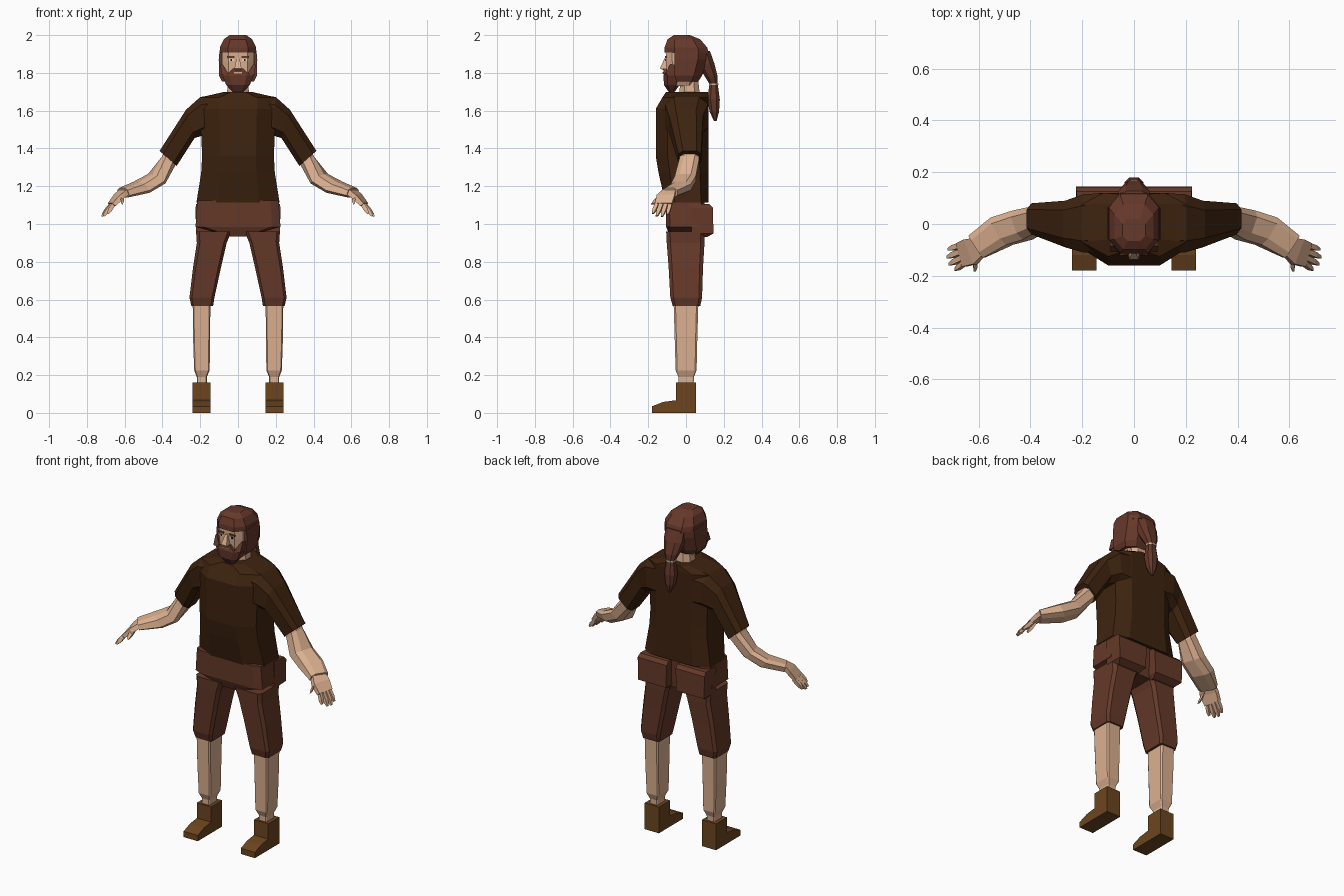
import bpy, bmesh
from mathutils import Vector


def lin(h):
    out = []
    for i in (0, 2, 4):
        c = int(h[i:i + 2], 16) / 255
        out.append(c / 12.92 if c <= 0.04045 else ((c + 0.055) / 1.055) ** 2.4)
    return (*out, 1)


def material(name, h):
    m = bpy.data.materials.new(name)
    m.diffuse_color = lin(h)
    return m


SKIN = material("skin", "DCB090")
SHIRT = material("dark brown cloth", "3E230F")
SHORTS = material("red brown cloth", "653928")
HAIR = material("hair brown", "66382A")
SHOE = material("shoe leather", "6C451F")
EYE = material("eye white", "E2DAD0")
DARK = material("dark iris", "22140D")
TIE = material("pale cord", "C8B8A4")


def chamfer(k):
    """Unit square with cut corners."""
    return [(1, -k), (1, k), (k, 1), (-k, 1), (-1, k), (-1, -k), (-k, -1), (k, -1)]


SQUARE = [(1, -1), (1, 1), (-1, 1), (-1, -1)]


def loft(name, mat, sections, profile=SQUARE, mirror=False):
    """Skin a profile through sections given as (centre, half axis u, half axis v)."""
    bm = bmesh.new()
    rings = [[bm.verts.new(Vector(c) + Vector(u) * a + Vector(v) * b) for a, b in profile]
             for c, u, v in sections]
    n = len(profile)
    for r, s in zip(rings, rings[1:]):
        for i in range(n):
            bm.faces.new((r[i], r[(i + 1) % n], s[(i + 1) % n], s[i]))
    bm.faces.new(rings[0])
    bm.faces.new(rings[-1])
    bmesh.ops.recalc_face_normals(bm, faces=bm.faces)
    me = bpy.data.meshes.new(name)
    bm.to_mesh(me)
    bm.free()
    me.materials.append(mat)
    ob = bpy.data.objects.new(name, me)
    bpy.context.collection.objects.link(ob)
    if mirror:
        ob.modifiers.new("mirror", 'MIRROR')
    return ob


def level(z, x0, x1, y0, y1):
    """Horizontal section from its extents."""
    return (((x0 + x1) / 2, (y0 + y1) / 2, z), ((x1 - x0) / 2, 0, 0), (0, (y1 - y0) / 2, 0))


def mid(z, hx, y0, y1):
    return level(z, -hx, hx, y0, y1)


def slant(top, bot, y0, y1, lean=0):
    """Section across an arm from its upper and lower edge points in x, z."""
    c = ((top[0] + bot[0]) / 2, (y0 + y1) / 2, (top[1] + bot[1]) / 2)
    return (c, ((top[0] - bot[0]) / 2, 0, (top[1] - bot[1]) / 2), (lean, (y1 - y0) / 2, 0))


def box(name, mat, x0, x1, y0, y1, z0, z1, mirror=False):
    return loft(name, mat, [level(z0, x0, x1, y0, y1), level(z1, x0, x1, y0, y1)], mirror=mirror)


# Shirt: belly bulges forward, back stays flat
TORSO = [(1, -.55), (1, .65), (.6, 1), (-.6, 1), (-1, .65), (-1, -.55), (-.5, -1), (.5, -1)]
loft("shirt_body", SHIRT, [mid(1.115, .22, -.11, .12), mid(1.27, .195, -.145, .12),
                           mid(1.36, .19, -.16, .12), mid(1.61, .2, -.16, .12),
                           mid(1.67, .2, -.125, .12), mid(1.70, .07, -.105, .115)], TORSO)
loft("sleeve", SHIRT, [slant((.1, 1.69), (.1, 1.46), -.105, .12),
                       slant((.2, 1.672), (.18, 1.47), -.11, .115),
                       slant((.275, 1.605), (.23, 1.455), -.09, .09),
                       slant((.415, 1.387), (.325, 1.307), -.04, .08)], chamfer(.6), True)

# Bare arms
loft("forearm", SKIN, [slant((.38, 1.41), (.315, 1.34), -.03, .07),
                       slant((.40, 1.36), (.335, 1.305), -.035, .07),
                       slant((.465, 1.265), (.395, 1.215), -.06, .052, .02),
                       slant((.535, 1.225), (.485, 1.165), -.08, .025, .03),
                       slant((.615, 1.19), (.60, 1.14), -.13, -.045, .028)], chamfer(.55), True)
loft("palm", SKIN, [slant((.607, 1.185), (.592, 1.16), -.12, -.055, .02),
                    slant((.64, 1.155), (.622, 1.135), -.155, -.06, .018),
                    slant((.677, 1.11), (.66, 1.095), -.165, -.075, .012)], mirror=True)


def finger(name, a, b, w):
    loft(name, SKIN, [(a, (.008, 0, .008), (0, w, 0)),
                      (Vector(a).lerp(Vector(b), .6), (.008, 0, .007), (0, w, 0)),
                      (b, (.004, 0, .003), (0, w * .5, 0))], mirror=True)


finger("little_finger", (.67, -.083, 1.105), (.717, -.098, 1.05), .010)
finger("ring_finger", (.668, -.107, 1.103), (.72, -.128, 1.04), .011)
finger("middle_finger", (.665, -.132, 1.102), (.712, -.155, 1.042), .011)
finger("index_finger", (.66, -.155, 1.102), (.69, -.176, 1.055), .010)
finger("thumb", (.61, -.125, 1.15), (.615, -.178, 1.105), .012)

# Shorts: hips, seat pouches and legs with a folded cuff
loft("hips", SHORTS, [mid(.935, .05, -.085, .085), mid(.985, .225, -.105, .09),
                      mid(1.125, .215, -.108, .10)], chamfer(.8))
loft("seat_pouch", SHORTS, [level(.93, .05, .2, .03, .11), level(.95, .035, .222, .03, .145),
                            level(1.085, .03, .225, .03, .143),
                            level(1.105, .03, .222, .03, .125)], mirror=True)
loft("shorts_leg", SHORTS, [level(.565, .132, .247, -.07, .075), level(.61, .125, .257, -.083, .085),
                            level(.77, .09, .238, -.092, .09), level(.90, .06, .218, -.102, .098),
                            level(.96, .035, .222, -.105, .098)], chamfer(.8), True)

# Calves, ankles and shoes
loft("calf", SKIN, [level(.14, .165, .218, -.04, .04), level(.19, .165, .218, -.04, .042),
                    level(.225, .15, .232, -.055, .056), level(.40, .148, .238, -.06, .06),
                    level(.60, .146, .24, -.066, .066)], chamfer(.85), True)
box("shoe_ankle", SHOE, .145, .24, -.052, .054, 0, .16, True)
loft("shoe_toe", SHOE, [((.1925, y, h / 2), (.0475, 0, 0), (0, 0, h / 2))
                        for y, h in ((-.03, .07), (-.06, .066), (-.12, .058), (-.18, .035))],
     mirror=True)

# Neck and face
loft("neck", SKIN, [mid(1.67, .06, -.035, .075), mid(1.80, .05, -.03, .06)], chamfer(.5))
loft("face", SKIN, [mid(1.73, .055, -.08, .04), mid(1.78, .08, -.102, .06),
                    mid(1.86, .085, -.106, .06), mid(1.93, .085, -.108, .06)], chamfer(.6))
loft("nose", SKIN, [mid(1.812, .014, -.115, -.09), mid(1.824, .019, -.138, -.09),
                    mid(1.88, .007, -.112, -.09)])
box("eye", EYE, .022, .05, -.109, -.102, 1.862, 1.873, True)
box("iris", DARK, .031, .041, -.111, -.103, 1.862, 1.873, True)
box("eyebrow", HAIR, .018, .056, -.112, -.103, 1.880, 1.889, True)

# Beard, moustache and mouth
loft("beard", HAIR, [mid(1.70, .03, -.092, -.06), mid(1.735, .062, -.116, -.035),
                     mid(1.785, .083, -.12, -.02), mid(1.80, .087, -.114, -.02)], chamfer(.55))
loft("beard_cheek", HAIR, [level(1.79, .048, .09, -.109, -.03), level(1.845, .082, .092, -.085, -.03)],
     mirror=True)
loft("moustache", HAIR, [mid(1.795, .055, -.122, -.09), mid(1.822, .028, -.118, -.09)])
box("mouth", SKIN, -.022, .022, -.125, -.117, 1.797, 1.804)

# Hair: cap with fringe, sides and a tied tail
loft("hair_cap", HAIR, [mid(1.908, .097, -.114, .12), mid(1.935, .096, -.113, .112),
                        mid(1.978, .075, -.098, .075), mid(2.0, .045, -.065, .02)], chamfer(.55))
loft("hair_sides", HAIR, [mid(1.755, .085, -.05, .065), mid(1.785, .1, -.06, .085),
                          mid(1.87, .102, -.06, .115), mid(1.915, .098, -.06, .12)],
     [(1, -1), (1, .4), (.5, 1), (-.5, 1), (-1, .4), (-1, -1)])
TAIL = chamfer(.5)
loft("hair_tail_top", HAIR, [mid(1.74, .026, .125, .168), mid(1.78, .042, .10, .168),
                             mid(1.85, .06, .06, .15), mid(1.915, .06, .04, .127)], TAIL)
loft("hair_tie", TIE, [mid(1.735, .028, .121, .171), mid(1.744, .028, .121, .171)], TAIL)
loft("hair_tail", HAIR, [mid(1.545, .006, .148, .162), mid(1.595, .026, .125, .175),
                         mid(1.66, .036, .113, .179), mid(1.74, .025, .124, .168)], TAIL)
